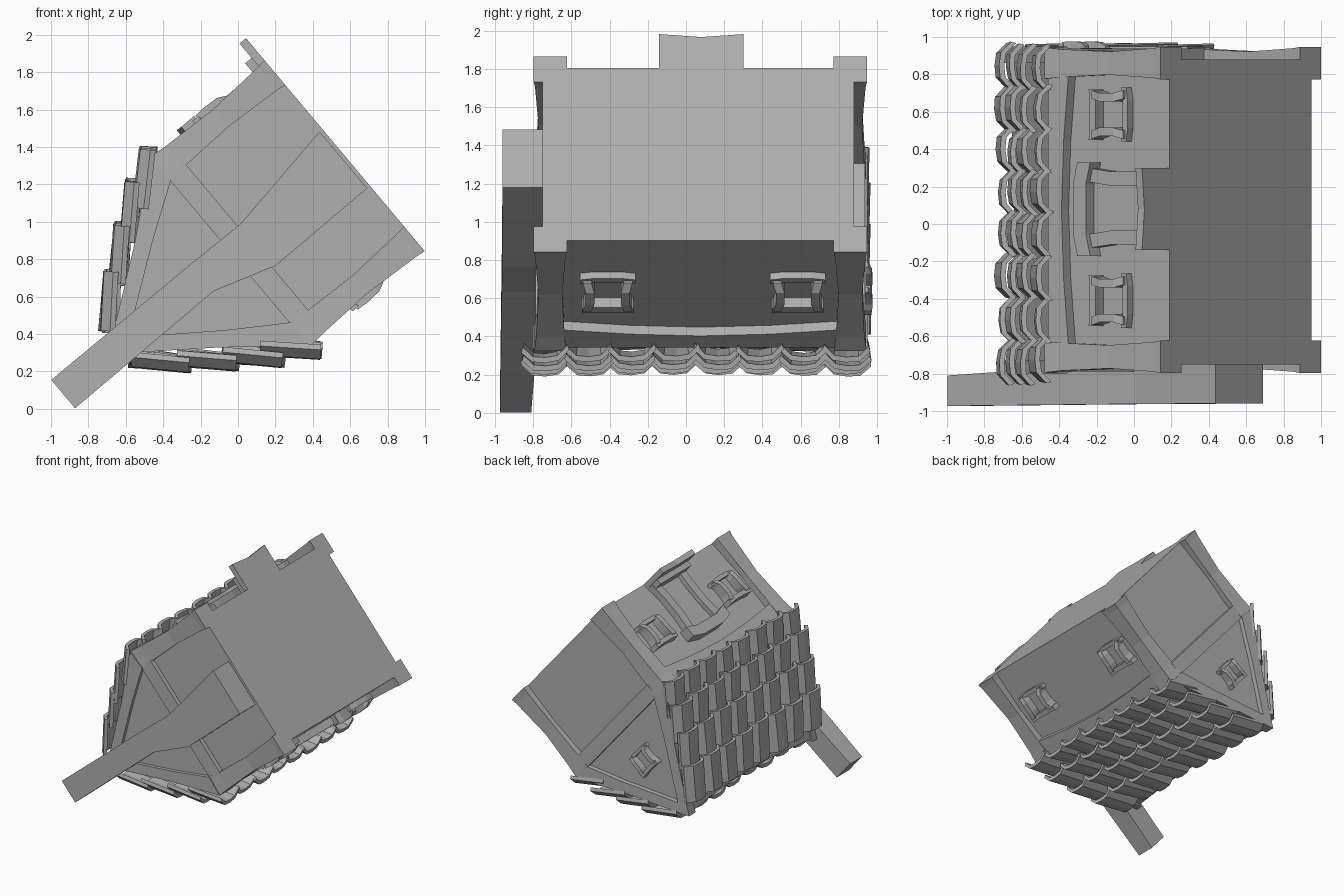
import bpy, bmesh, math, random
from mathutils import Vector, Matrix

if "Cube" in bpy.data.objects:
    bpy.data.objects.remove(bpy.data.objects["Cube"])

random.seed(4)
# House is modelled upright (x = across, y = along ridge, z = up), then tipped over
TILT = Matrix.Translation((0.57, 0, 1.354)) @ Matrix(
    ((-0.643, 0, -0.766, 0), (0, 1, 0, 0), (0.766, 0, -0.643, 0), (0, 0, 0, 1)))
GREY = bpy.data.materials.new("grey_stone")
GREY.diffuse_color = (0.43, 0.43, 0.43, 1)
GREY.use_nodes = True
GREY.node_tree.nodes["Principled BSDF"].inputs["Base Color"].default_value = GREY.diffuse_color


def add_loft(bm, rings):
    """Skin a list of closed rings and cap both ends."""
    vs = [[bm.verts.new(p) for p in r] for r in rings]
    n = len(vs[0])
    for a, b in zip(vs, vs[1:]):
        for i in range(n):
            bm.faces.new((a[i], a[(i + 1) % n], b[(i + 1) % n], b[i]))
    bm.faces.new(vs[0][::-1])
    bm.faces.new(vs[-1])


def finish(bm, name, m=Matrix()):
    bm.transform(m)
    bmesh.ops.recalc_face_normals(bm, faces=bm.faces)
    me = bpy.data.meshes.new(name)
    bm.to_mesh(me)
    bm.free()
    me.materials.append(GREY)
    ob = bpy.data.objects.new(name, me)
    ob.matrix_world = TILT
    bpy.context.collection.objects.link(ob)


def loft(name, rings, m=Matrix()):
    bm = bmesh.new()
    add_loft(bm, rings)
    finish(bm, name, m)


def rect_z(z, x0, x1, y0, y1):
    return [(x0, y0, z), (x1, y0, z), (x1, y1, z), (x0, y1, z)]


def box(name, x0, x1, y0, y1, z0, z1, m=Matrix()):
    loft(name, [rect_z(z0, x0, x1, y0, y1), rect_z(z1, x0, x1, y0, y1)], m)


def prism(name, pts, y0, y1):
    loft(name, [[(x, y, z) for x, z in pts] for y in (y0, y1)])


# Walls
box("walls", -0.59, 0.59, -0.75, 0.88, 0, 0.82)

# Roof shell with sagging ridge
rings = []
for i in range(7):
    t = i / 6
    sag = 0.05 * math.sin(math.pi * t)
    y = -0.77 + 1.68 * t
    rings.append([(x, y, z) for x, z in (
        (-0.64, 0.79), (-0.36, 1.14), (0, 1.63 - sag), (0.36, 1.14), (0.64, 0.79))])
loft("roof", rings)

# Corner posts, slimmer in the middle
for sx in (-1, 1):
    for yc in (-0.71, 0.86):
        loft("corner_post", [rect_z(z, sx * 0.58 - h, sx * 0.58 + h, yc - h, yc + h)
             for z, h in ((0, .087), (.05, .08), (.38, .062), (.7, .074), (.81, .084))])

# Bowed beams under the eaves
for s in (-1, 1):
    rings = []
    for i in range(5):
        y = -0.66 + 1.47 * i / 4
        up = 0.05 * math.sin(math.pi * i / 4)
        rings.append([(s * 0.56, y, 0.655 + up), (s * 0.65, y, 0.655 + up),
                      (s * 0.65, y, 0.80), (s * 0.56, y, 0.80)])
    loft("eave_beam", rings)

# Gable timbers
for y0, y1 in ((-0.80, -0.73), (0.86, 0.95)):
    box("gable_beam", -0.52, 0.52, y0 + 0.012, y1 - 0.012, 0.68, 0.80)
    for s in (-1, 1):
        pts = [(.66, .80), (.36, 1.165), (0, 1.65), (0, 1.51), (.31, 1.08), (.50, .79)]
        prism("gable_rafter", [(s * x, z) for x, z in pts], y0, y1)

# Curved roof tiles, four overlapping rows per side
ends = ((.745, .812), (.652, .992), (.515, 1.185), (.352, 1.392))
for s in (-1, 1):
    bm = bmesh.new()
    for r, (ex, ez) in enumerate(ends):
        for k in range(8):
            yc = 0.055 + (k - 3.5) * 0.225 + random.uniform(-.008, .008)
            slope = math.radians(136 + random.uniform(-3, 3))
            d = Vector((math.cos(slope), 0, math.sin(slope)))
            n = Vector((d.z, 0, -d.x))
            length = 0.315 + random.uniform(-.01, .015)
            slip = random.uniform(-.015, .015)
            sag = 0.012 * math.sin(math.pi * (k + .5) / 8)
            roll = random.uniform(-.06, .06)
            tile = []
            for along, w in ((slip, 0.126), (length, 0.118)):
                base = Vector((ex, yc, ez - sag)) + d * along
                arc = [(t * w, h) for t, h in ((-1, -.06), (-.55, -.008), (0, 0), (.55, -.008), (1, -.06))]
                ring = arc + [(a * .93, h - .028) for a, h in arc[::-1]]
                pts = [base + Vector((0, a, 0)) + n * (h + a * roll) for a, h in ring]
                tile.append([(s * p.x, p.y, p.z) for p in pts])
            add_loft(bm, tile)
    finish(bm, "roof_tiles")


def window(m):
    """Window facing +x in its own space: sill, lintel, bowed jambs, pane."""
    def board(name, z0, z1, h, out, flare):
        rings = []
        for y, e in ((-h, flare), (-h * .5, 0), (h * .5, 0), (h, flare)):
            rings.append([(-.02, y, z0 + e), (out, y, z0 + e), (out, y, z1 + e), (-.02, y, z1 + e)])
        loft(name, rings, m)
    board("window_sill", -.12, -.085, .145, .045, .012)
    board("window_lintel", .08, .12, .135, .075, .008)
    for s in (-1, 1):
        loft("window_jamb", [[(-.02, s * (.13 - e), z), (c, s * (.13 - e), z),
             (c, s * (.085 - e), z), (-.02, s * (.085 - e), z)]
             for z, e, c in ((-.10, 0, .06), (-.05, .015, .085), (.04, .015, .09), (.10, 0, .085))], m)
    box("window_pane", -.02, .008, -.1, .1, -.1, .1, m)


# Side windows and the back gable window
for s in (-1, 1):
    for y in (-0.41, 0.585):
        window(Matrix.Translation((s * .59, y, .375)) @ Matrix.Rotation(0 if s > 0 else math.pi, 4, 'Z'))
window(Matrix.Translation((0, .905, 1.08)) @ Matrix.Rotation(math.pi / 2, 4, 'Z') @ Matrix.Scale(.8, 4))

# Door with bowed frame, lintel and steps
for s in (-1, 1):
    loft("door_jamb", [rect_z(z, .57, .65, *sorted((.085 + s * (.215 - e), .085 + s * (.14 - e))))
         for z, e in ((.03, 0), (.18, .02), (.36, .02), (.52, 0))])
loft("door_lintel", [[(.57, y, z), (.68, y, z), (.68, y, z + .09), (.57, y, z + .09)]
     for y, z in ((-.17, .48), (-.05, .51), (.21, .51), (.33, .48))])
box("door", .57, .61, -.06, .24, 0, .53)
loft("door_step_lower", [[(.58, y, 0), (x, y, 0), (x, y, .045), (.58, y, .045)]
     for y, x in ((-.14, .82), (.08, .80), (.30, .82))])
box("door_step_upper", .58, .72, -.13, .29, .04, .09)

# Stepped chimney on the front gable
loft("chimney", [rect_z(z, *r) for z, r in (
    (.02, (-.211, .185, -.96, -.74)), (.66, (-.214, .078, -.962, -.74)),
    (1.0, (-.105, .085, -.965, -.74)), (1.6, (-.107, .088, -.97, -.79)),
    (1.972, (-.108, .09, -.973, -.81)))])
